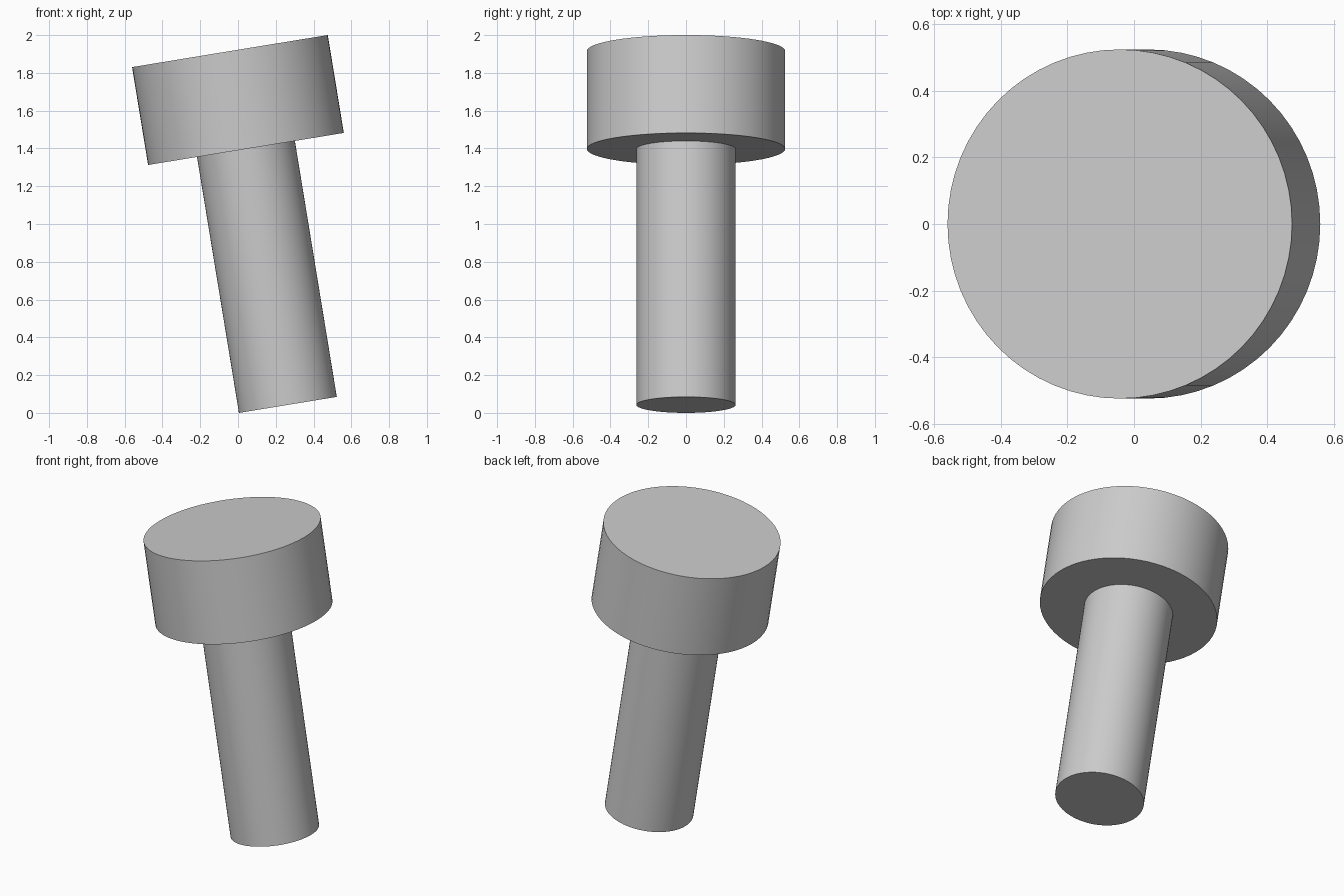
import bpy
import math
from mathutils import Vector

cube = bpy.data.objects.get("Cube")
if cube:
    bpy.data.objects.remove(cube, do_unlink=True)

# Single plain grey
grey = bpy.data.materials.new("plain_grey")
grey.use_nodes = True
colour = (0.6, 0.6, 0.6, 1.0)
grey.diffuse_color = colour
grey.node_tree.nodes["Principled BSDF"].inputs["Base Color"].default_value = colour

# Leaning axis of the bolt, starting at the centre of the shaft's lower end
TILT = math.radians(9.3)
HEAD_RADIUS = 0.525
SHAFT_RADIUS = HEAD_RADIUS / 2
SHAFT_LENGTH = 1.373
HEAD_HEIGHT = 0.525
axis = Vector((-math.sin(TILT), 0, math.cos(TILT)))
base = Vector((0.264, 0, SHAFT_RADIUS * math.sin(TILT)))


def cylinder(name, radius, start, end):
    """Cylinder between two distances along the leaning axis."""
    bpy.ops.mesh.primitive_cylinder_add(
        vertices=64, radius=radius, depth=end - start,
        location=base + axis * (start + end) / 2, rotation=(0, -TILT, 0))
    obj = bpy.context.object
    obj.name = name
    obj.data.materials.append(grey)
    bpy.ops.object.shade_smooth_by_angle(angle=math.radians(30))
    return obj


# Shaft, sunk slightly into the head
cylinder("shaft", SHAFT_RADIUS, 0, SHAFT_LENGTH + 0.02)

# Wide round head
cylinder("head", HEAD_RADIUS, SHAFT_LENGTH, SHAFT_LENGTH + HEAD_HEIGHT)
